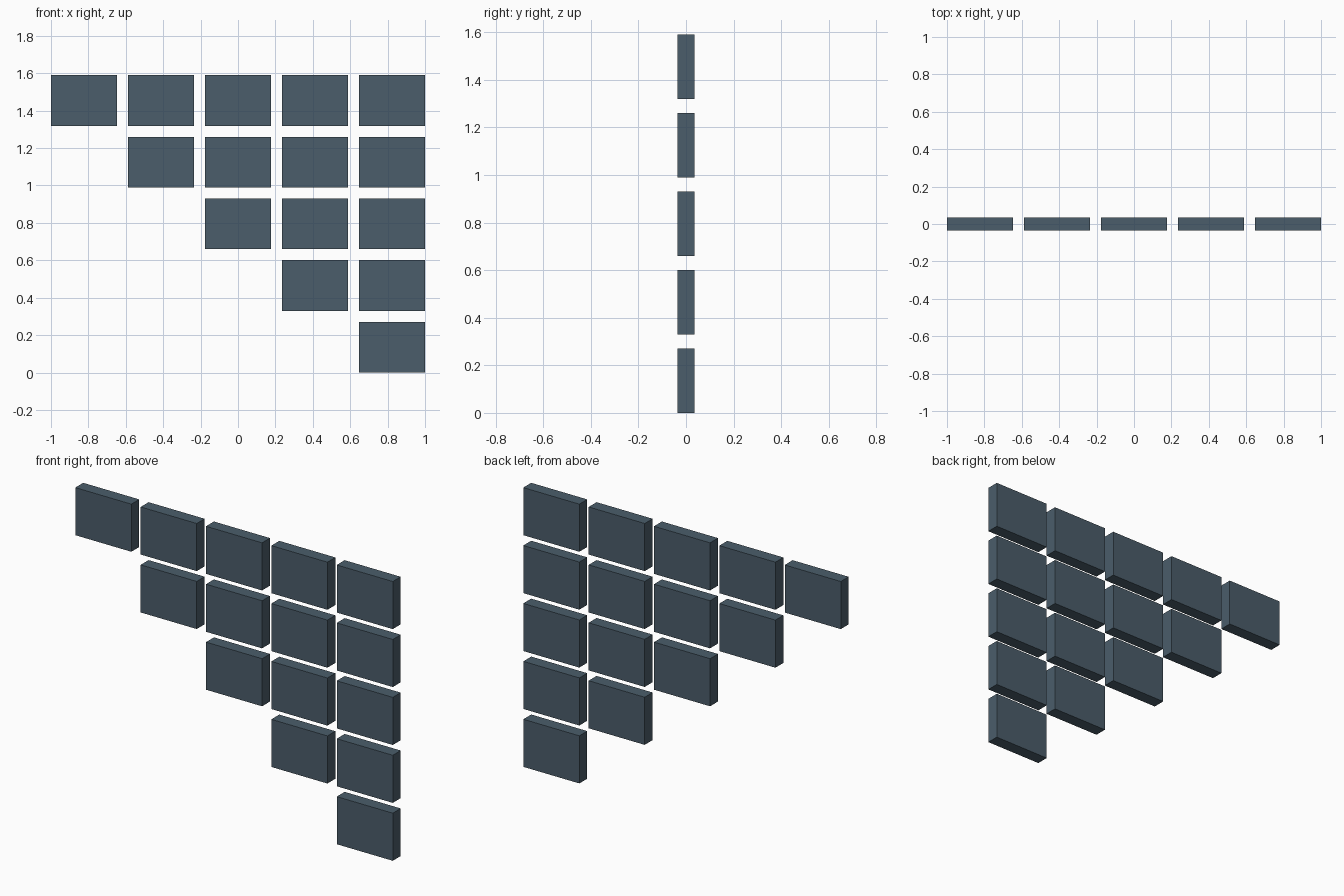
import bpy

if "Cube" in bpy.data.objects:
    bpy.data.objects.remove(bpy.data.objects["Cube"])

# Panel size, gap and grid count
W, D, H, GAP, N = 0.353, 0.071, 0.271, 0.0588, 5

slate = bpy.data.materials.new("slate")
slate.diffuse_color = (0.07, 0.11, 0.145, 1)
slate.use_nodes = True
slate.node_tree.nodes["Principled BSDF"].inputs["Base Color"].default_value = slate.diffuse_color


def panel(name, x, z):
    bpy.ops.mesh.primitive_cube_add(size=1, location=(x, 0, z))
    ob = bpy.context.object
    ob.name = name
    ob.scale = (W, D, H)
    bpy.ops.object.transform_apply(location=False, rotation=False, scale=True)
    ob.data.materials.append(slate)


# Staircase of panels: each row up gains one panel on the left
for row in range(N):
    for col in range(N - 1 - row, N):
        panel(f"panel_row{row + 1}_column{col + 1}",
              (col - (N - 1) / 2) * (W + GAP),
              H / 2 + row * (H + GAP))
